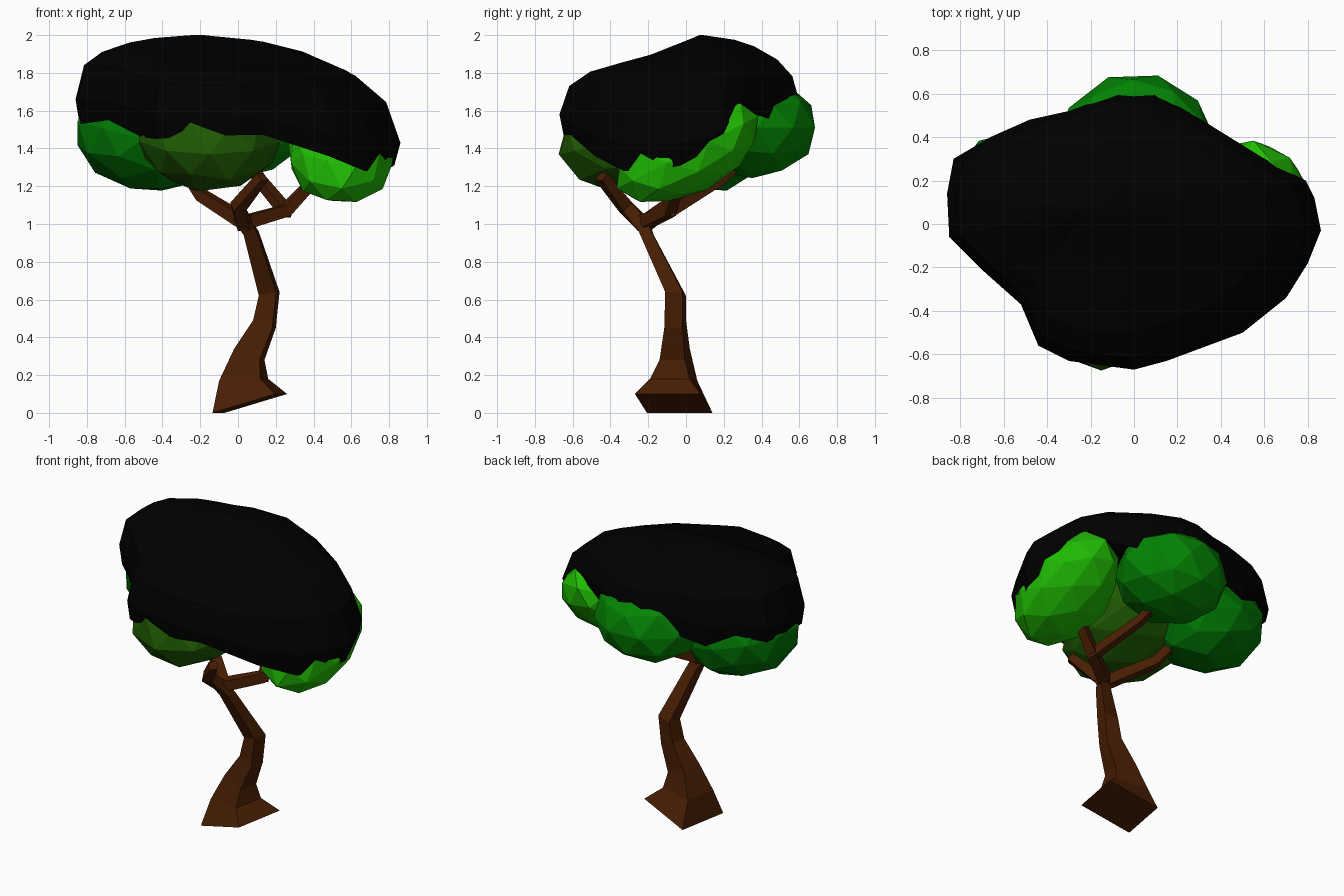
import bpy, bmesh, math, random
from mathutils import Vector, Euler

if "Cube" in bpy.data.objects:
    bpy.data.objects.remove(bpy.data.objects["Cube"])

random.seed(4)


def material(name, rgb):
    m = bpy.data.materials.new(name)
    m.diffuse_color = (*rgb, 1)
    m.use_nodes = True
    m.node_tree.nodes["Principled BSDF"].inputs["Base Color"].default_value = m.diffuse_color
    return m


BARK = material("brown bark", (0.064, 0.013, 0.001))
BLACK = material("black leaves", (0.0, 0.0, 0.0))
BRIGHT = material("bright green", (0.014, 0.50, 0.001))
OLIVE = material("olive green", (0.014, 0.105, 0.001))
DEEP = material("deep green", (0.0, 0.18, 0.001))
MID = material("mid green", (0.001, 0.23, 0.001))


def finish(bm, name, mat):
    bmesh.ops.recalc_face_normals(bm, faces=bm.faces[:])
    me = bpy.data.meshes.new(name)
    bm.to_mesh(me)
    bm.free()
    me.materials.append(mat)
    ob = bpy.data.objects.new(name, me)
    bpy.context.collection.objects.link(ob)
    return ob


def loft(name, rings, mat, cap_start=True):
    """Skin a list of equal-length rings and cap the ends."""
    bm = bmesh.new()
    vs = [[bm.verts.new(p) for p in r] for r in rings]
    n = len(vs[0])
    for a, b in zip(vs, vs[1:]):
        for i in range(n):
            j = (i + 1) % n
            bm.faces.new((a[i], a[j], b[j], b[i]))
    if cap_start:
        bm.faces.new(vs[0][::-1])
    bm.faces.new(vs[-1])
    return finish(bm, name, mat)


def branch(name, points, radii):
    """Four-sided tapered limb along a path."""
    pts = [Vector(p) for p in points]
    rings = []
    for i, p in enumerate(pts):
        t = (pts[min(i + 1, len(pts) - 1)] - pts[max(i - 1, 0)]).normalized()
        side = t.cross(Vector((0, 0, 1))).normalized()
        up = side.cross(t)
        rings.append([p + radii[i] * (math.cos(a) * side + math.sin(a) * up)
                      for a in (math.pi * (k / 2 + 0.25) for k in range(4))])
    loft(name, rings, BARK)


def leaf_clump(name, centre, size, tilt, mat):
    """Faceted, slightly irregular ellipsoid."""
    bm = bmesh.new()
    bmesh.ops.create_icosphere(bm, subdivisions=2, radius=1.02)
    rot = Euler([math.radians(a) for a in tilt]).to_matrix()
    for v in bm.verts:
        co = v.co * random.uniform(0.97, 1.03)
        v.co = rot @ Vector([c * s for c, s in zip(co, size)]) + Vector(centre)
    finish(bm, name, mat)


# Trunk: left x, left z, right x, right z, front y, back y
trunk = [(-0.135, 0.00, 0.26, 0.10, -0.27, 0.14),
         (-0.10, 0.17, 0.16, 0.18, -0.19, 0.06),
         (-0.02, 0.34, 0.14, 0.28, -0.14, 0.02),
         (0.08, 0.49, 0.20, 0.45, -0.115, 0.0),
         (0.11, 0.62, 0.22, 0.64, -0.11, 0.0),
         (0.03, 0.94, 0.11, 0.96, -0.25, -0.17),
         (-0.03, 1.03, 0.06, 1.04, -0.29, -0.20)]
rings = []
for xl, zl, xr, zr, y0, y1 in trunk:
    s = 0.16 * (xr - xl)
    rings.append([(xl, y0 + s, zl), (xr - s, y0, zr),
                  (xr, y1 - s, zr), (xl + s, y1, zl)])
loft("trunk", rings, BARK)

# Branches
branch("left_branch", [(0.05, -0.22, 1.0), (-0.19, -0.02, 1.15), (-0.27, 0.04, 1.27)],
       [0.05, 0.042, 0.036])
branch("right_branch", [(0.04, -0.22, 1.01), (0.25, -0.09, 1.07), (0.43, -0.03, 1.26)],
       [0.05, 0.045, 0.036])
branch("inner_branch", [(0.26, -0.10, 1.06), (0.11, 0.19, 1.24), (0.08, 0.25, 1.3)],
       [0.042, 0.036, 0.034])
branch("front_branch", [(0.04, -0.22, 0.99), (0.0, -0.32, 1.09), (0.13, -0.45, 1.25)],
       [0.05, 0.048, 0.036])

# Green leaf clumps
leaf_clump("left_leaves", (-0.50, 0.11, 1.45), (0.37, 0.33, 0.27), (0, 15, 0), DEEP)
leaf_clump("back_leaves", (0.0, 0.35, 1.51), (0.37, 0.34, 0.26), (0, 0, 20), MID)
leaf_clump("right_leaves", (0.55, 0.01, 1.38), (0.285, 0.41, 0.22), (27, 0, 0), BRIGHT)
leaf_clump("front_leaves", (-0.15, -0.20, 1.47), (0.38, 0.48, 0.28), (12, 0, 0), OLIVE)

# Black canopy: outline x, y, height of widest line, height of lower rim
outline = [(0.86, -0.03, 1.43, 1.31), (0.83, 0.12, 1.45, 1.39),
           (0.79, 0.20, 1.50, 1.45), (0.60, 0.30, 1.65, 1.60),
           (0.31, 0.48, 1.68, 1.55), (0.10, 0.60, 1.65, 1.58),
           (-0.07, 0.60, 1.65, 1.58), (-0.30, 0.52, 1.65, 1.52),
           (-0.48, 0.48, 1.62, 1.48), (-0.66, 0.40, 1.65, 1.57),
           (-0.83, 0.30, 1.62, 1.53), (-0.86, 0.14, 1.66, 1.54),
           (-0.85, -0.06, 1.66, 1.53), (-0.70, -0.21, 1.66, 1.55),
           (-0.52, -0.37, 1.60, 1.46), (-0.44, -0.56, 1.58, 1.45),
           (-0.30, -0.63, 1.58, 1.46), (0.00, -0.67, 1.58, 1.47),
           (0.15, -0.63, 1.55, 1.47), (0.50, -0.50, 1.48, 1.36),
           (0.70, -0.34, 1.43, 1.28), (0.80, -0.18, 1.43, 1.28)]
cx, cy, top = -0.22, 0.07, 2.0
profile = [(0.93, 0.38), (0.78, 0.63), (0.55, 0.83), (0.35, 0.93), (0.04, 1.0)]


def canopy_ring(r, height):
    return [(cx + (x - cx) * r, cy + (y - cy) * r, height(x, y, zw, zr))
            for x, y, zw, zr in outline]


def dome(r, f):
    """Rounded crown: flatter at the front, fuller at the left."""
    def height(x, y, zw, zr):
        d = math.hypot(x - cx, y - cy)
        front, left = max(0, cy - y) / d, max(0, cx - x) / d
        sag = 1 - 0.22 * front * 4 * r * (1 - r)
        return zw + (top - zw) * f ** (1 - 0.35 * left) * sag
    return height


rings = [canopy_ring(0.97, lambda x, y, zw, zr: zr),
         canopy_ring(1.0, lambda x, y, zw, zr: zw)]
rings += [canopy_ring(r, dome(r, f)) for r, f in profile]
loft("canopy_top", rings, BLACK, cap_start=False)
